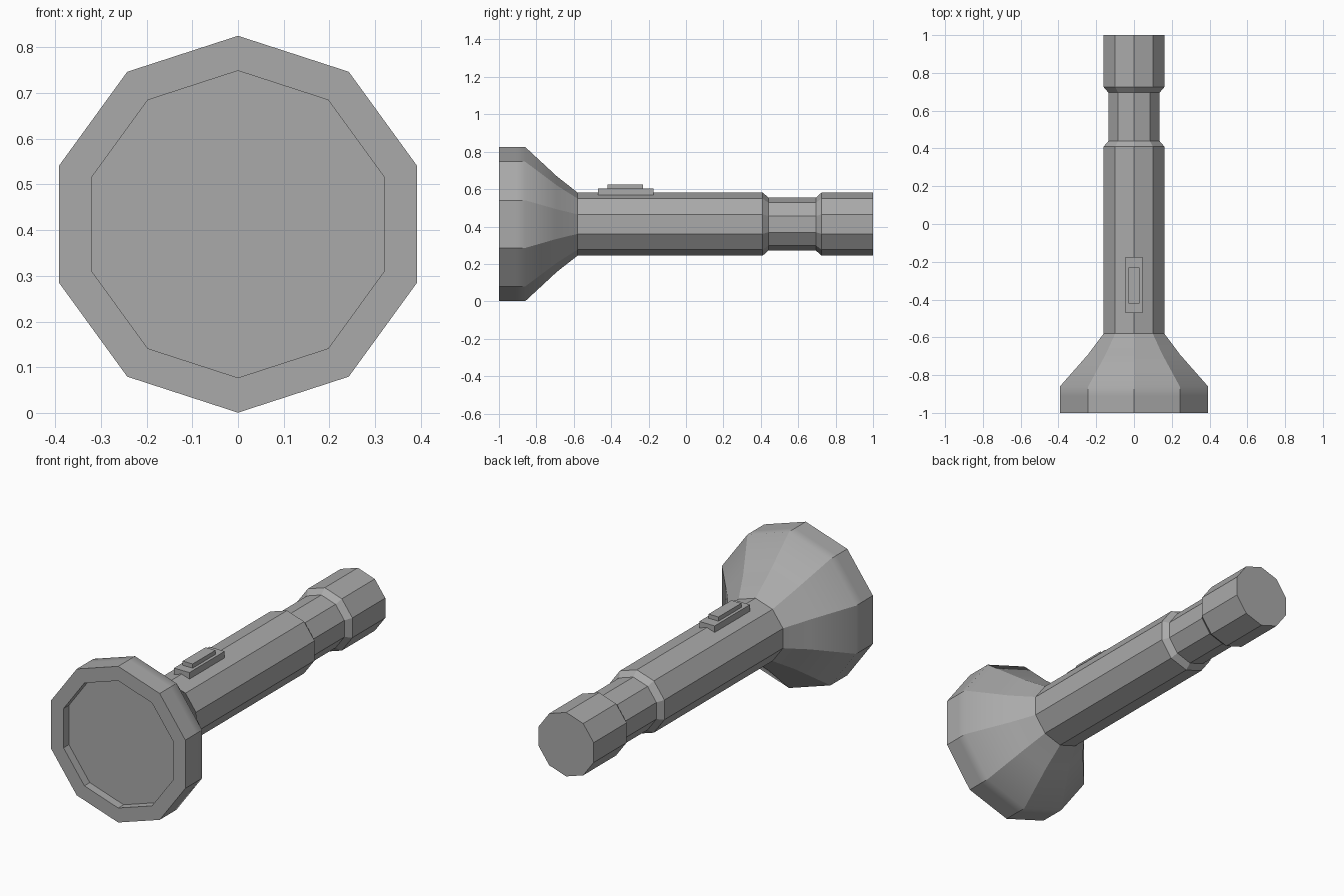
import bpy
import bmesh
from math import sin, cos, pi

SIDES = 10
AXIS_Z = 0.413

cube = bpy.data.objects.get("Cube")
if cube:
    bpy.data.objects.remove(cube, do_unlink=True)

grey = bpy.data.materials.new("grey_metal")
grey.use_nodes = True
grey.diffuse_color = (0.4, 0.4, 0.4, 1)
grey.node_tree.nodes["Principled BSDF"].inputs["Base Color"].default_value = (0.4, 0.4, 0.4, 1)


def finish(name, bm):
    bmesh.ops.recalc_face_normals(bm, faces=bm.faces)
    mesh = bpy.data.meshes.new(name)
    bm.to_mesh(mesh)
    bm.free()
    mesh.materials.append(grey)
    obj = bpy.data.objects.new(name, mesh)
    bpy.context.collection.objects.link(obj)
    return obj


def lathe(name, profile, soft=()):
    """Ten-sided solid along y from (y, radius) rings; soft rings blend lengthwise."""
    bm = bmesh.new()
    rings = []
    for y, r in profile:
        angles = [pi / 2 + 2 * pi * i / SIDES for i in range(SIDES)]
        rings.append([bm.verts.new((r * cos(a), y, AXIS_Z + r * sin(a))) for a in angles])
    for a, b in zip(rings, rings[1:]):
        for i in range(SIDES):
            j = (i + 1) % SIDES
            bm.faces.new((a[i], a[j], b[j], b[i])).smooth = bool(soft)
    bm.faces.new(rings[0])
    bm.faces.new(rings[-1])
    for edge in bm.edges:
        edge.smooth = any(edge.verts[0] in rings[k] and edge.verts[1] in rings[k] for k in soft)
    return finish(name, bm)


def box(name, x, y, z):
    bm = bmesh.new()
    bmesh.ops.create_cube(bm, size=1)
    for v in bm.verts:
        v.co = [lo if c < 0 else hi for c, (lo, hi) in zip(v.co, (x, y, z))]
    return finish(name, bm)


# Flared head with a recessed lens
lathe("lamp_head", [(-0.955, 0.336), (-1, 0.336), (-1, 0.4125), (-0.91, 0.4125),
                    (-0.86, 0.4125), (-0.69, 0.255), (-0.58, 0.169)], soft=(3, 4, 5))

# Handle with a narrow neck and an end cap
lathe("handle", [(-0.58, 0.169), (0.41, 0.169), (0.44, 0.142),
                 (0.695, 0.142), (0.725, 0.169), (1, 0.169)])

# Switch on top of the handle
box("switch_base", (-0.045, 0.045), (-0.47, -0.175), (0.56, 0.602))
box("switch_button", (-0.029, 0.029), (-0.42, -0.23), (0.595, 0.624))
